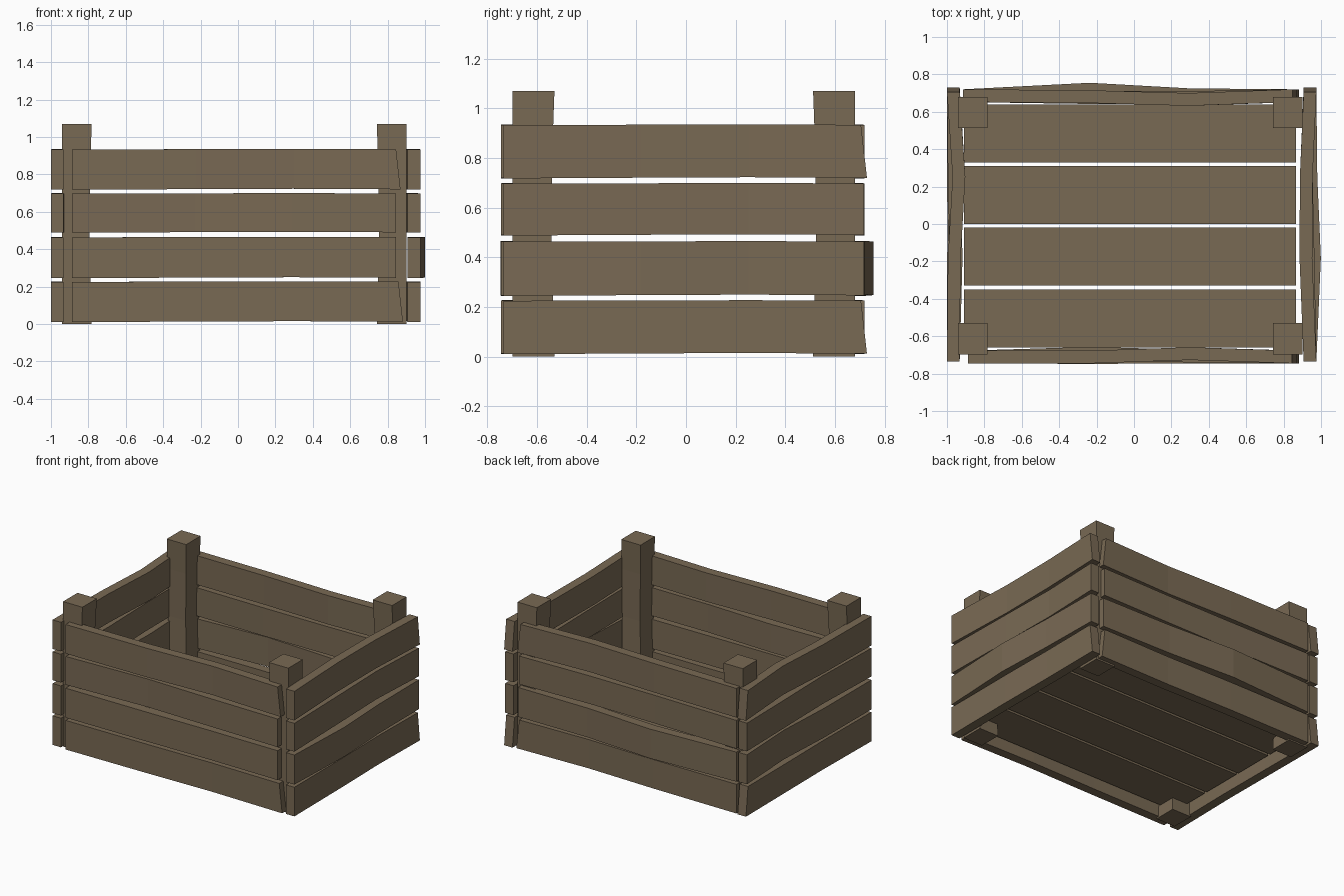
import bpy, bmesh

if "Cube" in bpy.data.objects:
    bpy.data.objects.remove(bpy.data.objects["Cube"])

wood = bpy.data.materials.new("weathered_brown_wood")
wood.diffuse_color = (0.190, 0.142, 0.088, 1)
wood.use_nodes = True
wood.node_tree.nodes["Principled BSDF"].inputs["Base Color"].default_value = wood.diffuse_color


def loft(name, rings):
    """Closed solid through a list of four-cornered rings."""
    bm = bmesh.new()
    vs = [[bm.verts.new(p) for p in ring] for ring in rings]
    for a, b in zip(vs, vs[1:]):
        for i in range(4):
            j = (i + 1) % 4
            bm.faces.new((a[i], a[j], b[j], b[i]))
    bm.faces.new(vs[0])
    bm.faces.new(vs[-1])
    bmesh.ops.recalc_face_normals(bm, faces=bm.faces)
    me = bpy.data.meshes.new(name)
    bm.to_mesh(me)
    bm.free()
    me.materials.append(wood)
    ob = bpy.data.objects.new(name, me)
    bpy.context.collection.objects.link(ob)


# Wall slats: heights bottom to top, shared by all four sides
HEIGHTS = [(0.01, 0.225), (0.245, 0.463), (0.488, 0.697), (0.718, 0.933)]
THICK = 0.068


def wall(name, place, outer, start, ends, bends):
    """place maps (along, outward, z) to world; bends move the slat in or out."""
    for i, (z0, z1) in enumerate(HEIGHTS):
        end = ends[i]
        span = end - start
        b1, b2 = bends[i]
        rings = []
        for t, off, dz in ((0, 0, 0), (0.38, b1, 0.003), (0.68, b2, 0.005), (1, 0, 0.002)):
            u = start + span * t
            o = outer + off
            skew = 0.012 if t == 1 and i % 3 == 0 else 0
            rings.append([place(u + skew, o, z0 + dz), place(u - skew, o, z1 + dz / 2),
                          place(u - skew, o - THICK, z1 + dz / 2), place(u + skew, o - THICK, z0 + dz)])
        loft(f"{name}_slat_{i + 1}", rings)


wall("front", lambda u, w, z: (u, -w, z), 0.745, -0.887, (0.87, 0.845, 0.845, 0.857),
     ((0, -0.005), (0.003, 0), (-0.02, -0.005), (0, -0.018)))
wall("back", lambda u, w, z: (u, w, z), 0.72, -0.915, (0.87, 0.87, 0.86, 0.86),
     ((0, -0.01), (0.035, 0.005), (-0.01, -0.01), (-0.005, -0.02)))
wall("right", lambda u, w, z: (w, u, z), 0.975, -0.735, (0.717,) * 4,
     ((0, -0.005), (0.024, 0.005), (-0.01, -0.02), (-0.022, -0.02)))
wall("left", lambda u, w, z: (-w, u, z), 1.0, -0.735, (0.717,) * 4,
     ((-0.005, 0), (0, -0.02), (-0.015, -0.005), (-0.005, -0.03)))

# Corner posts, slightly pinched along their inner faces
for sx, xo, xi in (("left", -0.94, -0.782), ("right", 0.90, 0.742)):
    for sy, yo, yi in (("front", -0.698, -0.53), ("back", 0.68, 0.512)):
        rings = []
        for z, pinch in ((0, 0), (0.5, 0.012), (0.85, 0.008), (1.07, 0)):
            x = xi + pinch * (1 if xo > 0 else -1)
            y = yi + pinch * (1 if yo > 0 else -1)
            rings.append([(xo, yo, z), (x, yo, z), (x, y, z), (xo, y, z)])
        loft(f"{sy}_{sx}_post", rings)

# Floor boards, raised above the ground
for i in range(4):
    y0 = -0.66 + 0.33 * i
    y1 = y0 + 0.31
    loft(f"floor_board_{i + 1}", [[(x, y0, 0.09), (x, y1, 0.09), (x, y1, 0.155), (x, y0, 0.155)]
                                  for x in (-0.91, 0.865)])
